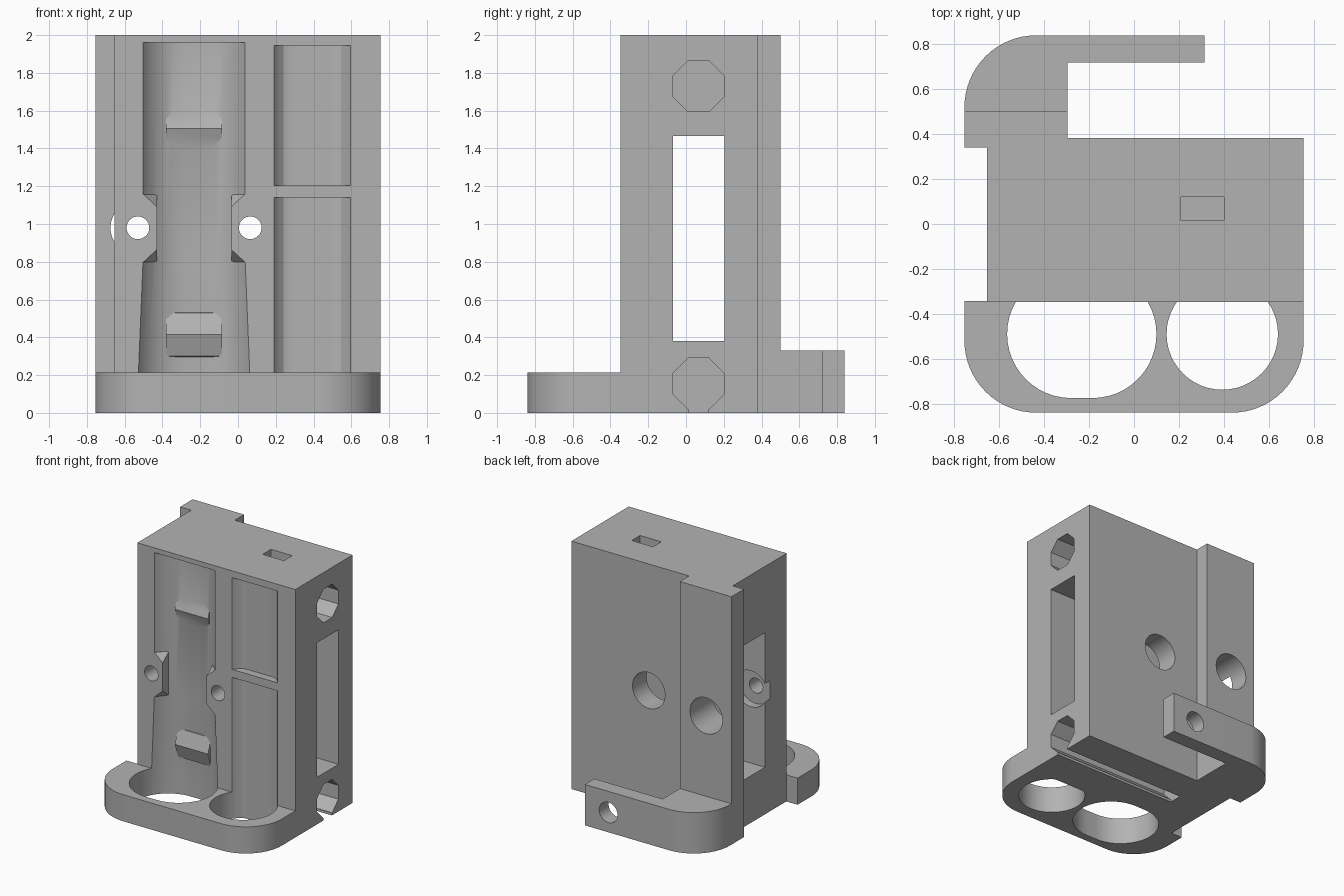
import bpy, bmesh
from math import sin, cos, pi
from mathutils import Vector

if "Cube" in bpy.data.objects:
    bpy.data.objects.remove(bpy.data.objects["Cube"])

grey = bpy.data.materials.new("plain grey")
grey.use_nodes = True
grey.diffuse_color = (0.45, 0.45, 0.45, 1)
grey.node_tree.nodes["Principled BSDF"].inputs["Base Color"].default_value = (0.45, 0.45, 0.45, 1)


def finish(name, bm):
    bmesh.ops.recalc_face_normals(bm, faces=bm.faces[:])
    mesh = bpy.data.meshes.new(name)
    bm.to_mesh(mesh)
    bm.free()
    mesh.materials.append(grey)
    obj = bpy.data.objects.new(name, mesh)
    bpy.context.collection.objects.link(obj)
    return obj


def loft(name, rings):
    """Closed solid through rings of equally many points."""
    bm = bmesh.new()
    loops = [[bm.verts.new(p) for p in ring] for ring in rings]
    for a, b in zip(loops, loops[1:]):
        for i in range(len(a)):
            j = (i + 1) % len(a)
            bm.faces.new((a[i], a[j], b[j], b[i]))
    bm.faces.new(loops[0])
    bm.faces.new(loops[-1])
    return finish(name, bm)


def prism(name, profile, lo, hi, axis="z"):
    place = {"x": lambda a, b, h: (h, a, b),
             "y": lambda a, b, h: (a, h, b),
             "z": lambda a, b, h: (a, b, h)}[axis]
    return loft(name, [[place(a, b, h) for a, b in profile] for h in (lo, hi)])


def box(name, x, y, z):
    return prism(name, [(x[0], y[0]), (x[1], y[0]), (x[1], y[1]), (x[0], y[1])], *z)


def arc(cx, cy, r, start, end, n=16):
    steps = [start + (end - start) * i / n for i in range(n + 1)]
    return [(cx + r * cos(t), cy + r * sin(t)) for t in steps]


def circle(cx, cy, r, n=48, turn=0.0):
    return arc(cx, cy, r, turn, turn + 2 * pi, n)[:-1]


def combine(target, tool, operation):
    mod = target.modifiers.new(operation.title(), "BOOLEAN")
    mod.object, mod.operation, mod.solver = tool, operation, "EXACT"
    bpy.context.view_layer.objects.active = target
    bpy.ops.object.modifier_apply(modifier=mod.name)
    bpy.data.objects.remove(tool)


def add(tool):
    combine(holder, tool, "UNION")


def cut(tool):
    combine(holder, tool, "DIFFERENCE")


# Main block with the rear rail
FRONT = -0.348
holder = box("holder_body", (-0.655, 0.755), (FRONT, 0.382), (0, 2))
add(box("rear_rail", (-0.755, -0.295), (0.34, 0.5), (0, 2)))

# Rear hook foot with a rounded corner and an arm
foot = [(-0.295, 0.42), (-0.295, 0.72), (0.315, 0.72), (0.315, 0.84)]
foot += arc(-0.435, 0.52, 0.32, pi / 2, pi) + [(-0.755, 0.42)]
add(prism("rear_foot", foot, 0, 0.33))

# Front flange with rounded corners
flange = arc(-0.435, -0.52, 0.32, pi, 1.5 * pi) + arc(0.435, -0.52, 0.32, 1.5 * pi, 2 * pi)
flange += [(0.755, -0.343), (-0.755, -0.343)]
add(prism("front_flange", flange, 0, 0.215))

# Large rounded bay, slightly wider toward the bottom
AXIS = -0.49


def bay(r):
    return arc(-0.28, AXIS, r, pi / 2, 1.5 * pi, 24) + arc(-0.185, AXIS, r, -pi / 2, pi / 2, 24)


levels = [(-0.1, 0.285), (0.215, 0.285), (0.8, 0.265), (1.962, 0.265)]
cut(loft("large_bay", [[(x, y, z) for x, y in bay(r)] for z, r in levels]))

# Small bay with a flat back, split by a crossbar
small = [(x, min(y, -0.285)) for x, y in circle(0.393, AXIS, 0.248)]
cut(prism("small_bay_lower", small, -0.1, 1.14))
cut(prism("small_bay_upper", small, 1.205, 1.945))

# Screw bosses narrowing the large bay, with sloped corners
MID = -0.2325
for side in (-1, 1):
    bm = bmesh.new()
    inner, outer = MID + side * 0.197, MID + side * 0.30
    edge = MID + side * 0.267
    for up in (-1, 1):
        z = 0.978 + up * 0.178
        for p in ((edge, FRONT, z), (inner, FRONT, z - up * 0.065), (inner, -0.265, z),
                  (inner, -0.23, z), (outer, -0.23, z), (outer, FRONT, z)):
            bm.verts.new(p)
    bmesh.ops.convex_hull(bm, input=bm.verts[:])
    bmesh.ops.dissolve_limit(bm, angle_limit=0.01, verts=bm.verts[:], edges=bm.edges[:])
    add(finish("screw_boss", bm))

# Low retaining ridges at the back of the large bay
for z in (0.415, 1.505):
    ridge = [(-0.18, z - 0.13), (-0.222, z - 0.115), (-0.262, z), (-0.222, z + 0.115), (-0.18, z + 0.13)]
    add(prism("ridge", ridge, -0.38, -0.085, "x"))

# Side window straight through
cut(box("side_window", (-1, 1), (-0.07, 0.203), (0.38, 1.465)))

# Screw holes, wide from the back and narrow at the front
for x in (-0.53, 0.065):
    cut(prism("screw_access", circle(x, 0.98, 0.145), -0.136, 0.7, "y"))
    cut(prism("screw_hole", circle(x, 0.98, 0.06, 32), -0.6, 0, "y"))

# Octagonal side tunnels
for z in (0.155, 1.73):
    cut(prism("tunnel", circle(0.066, z, 0.146, 8, pi / 8), -0.35, 0.9, "x"))

# Slit under the lower tunnel, opening above the upper one
cut(box("bottom_slit", (-0.35, 0.9), (0.012, 0.118), (-0.1, 0.1)))
cut(box("top_opening", (0.21, 0.4), (0.015, 0.12), (1.75, 2.1)))

# Hole in the hook arm
cut(prism("arm_hole", circle(0.105, 0.16, 0.082, 32), 0.6, 0.95, "y"))

# Smooth curved walls, crisp edges
bpy.ops.object.select_all(action="DESELECT")
holder.select_set(True)
bpy.context.view_layer.objects.active = holder
bpy.ops.object.shade_smooth_by_angle(angle=0.4)
